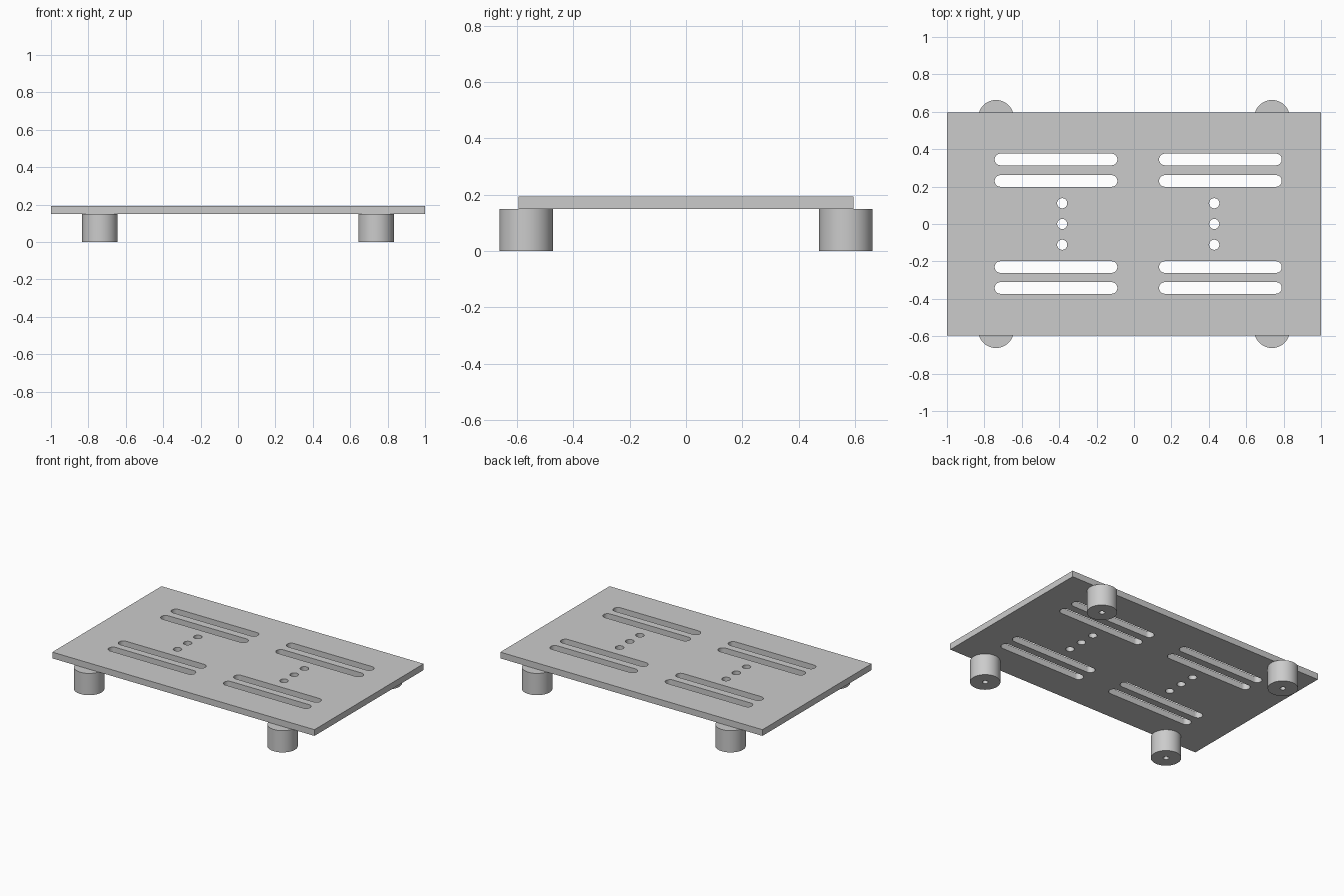
import bpy, bmesh
from math import pi, cos, sin, radians

cube = bpy.data.objects.get("Cube")
if cube:
    bpy.data.objects.remove(cube, do_unlink=True)

grey = bpy.data.materials.new("light_grey")
grey.use_nodes = True
colour = (0.6, 0.6, 0.6, 1)
grey.diffuse_color = colour
grey.node_tree.nodes["Principled BSDF"].inputs["Base Color"].default_value = colour


def slot(x0, x1, y, r, n=24):
    """Rounded slot outline; a circle when both ends meet."""
    right = [(x1 + r * cos(a), y + r * sin(a)) for a in (-pi / 2 + pi * i / n for i in range(n + 1))]
    left = [(x0 + r * cos(a), y + r * sin(a)) for a in (pi / 2 + pi * i / n for i in range(n + 1))]
    return right + left if x1 > x0 else right[:-1] + left[:-1]


def extruded(name, outlines, z0, z1, location=(0, 0)):
    """Solid from an outer outline and the holes inside it."""
    curve = bpy.data.curves.new(name + "_outline", "CURVE")
    curve.dimensions = "2D"
    curve.fill_mode = "BOTH"
    curve.extrude = (z1 - z0) / 2
    for points in outlines:
        spline = curve.splines.new("POLY")
        spline.points.add(len(points) - 1)
        for p, (x, y) in zip(spline.points, points):
            p.co = (x, y, 0, 1)
        spline.use_cyclic_u = True
    helper = bpy.data.objects.new(name + "_helper", curve)
    bpy.context.collection.objects.link(helper)
    bpy.context.view_layer.update()
    graph = bpy.context.evaluated_depsgraph_get()
    mesh = bpy.data.meshes.new_from_object(helper.evaluated_get(graph))
    bpy.data.objects.remove(helper, do_unlink=True)

    bm = bmesh.new()
    bm.from_mesh(mesh)
    bmesh.ops.remove_doubles(bm, verts=bm.verts, dist=1e-5)
    bmesh.ops.recalc_face_normals(bm, faces=bm.faces)
    bm.to_mesh(mesh)
    bm.free()
    mesh.name = name
    mesh.materials.clear()
    mesh.materials.append(grey)
    obj = bpy.data.objects.new(name, mesh)
    obj.location = (*location, (z0 + z1) / 2)
    bpy.context.collection.objects.link(obj)
    bpy.ops.object.select_all(action="DESELECT")
    obj.select_set(True)
    bpy.context.view_layer.objects.active = obj
    bpy.ops.object.shade_smooth_by_angle(angle=radians(30))
    return obj


# Mounting plate: four slots and three round holes on each side
HALF_X, HALF_Y, FOOT_H, TOP = 1.0, 0.595, 0.15, 0.193
outlines = [[(-HALF_X, -HALF_Y), (HALF_X, -HALF_Y), (HALF_X, HALF_Y), (-HALF_X, HALF_Y)]]
for hole_x, slot_x in ((-0.384, -0.417), (0.429, 0.462)):
    for y in (-0.342, -0.23, 0.23, 0.345):
        outlines.append(slot(slot_x - 0.297, slot_x + 0.297, y, 0.031))
    for y in (-0.111, 0, 0.111):
        outlines.append(slot(hole_x, hole_x, y, 0.027))
extruded("mounting_plate", outlines, FOOT_H, TOP)

# Four round feet with a screw hole
for x, side in ((-0.738, "right"), (0.738, "left")):
    for y, end in ((-0.568, "front"), (0.568, "back")):
        extruded(f"foot_{end}_{side}", [slot(0, 0, 0, 0.095, 32), slot(0, 0, 0, 0.018, 16)],
                 0, FOOT_H, (x, y))
